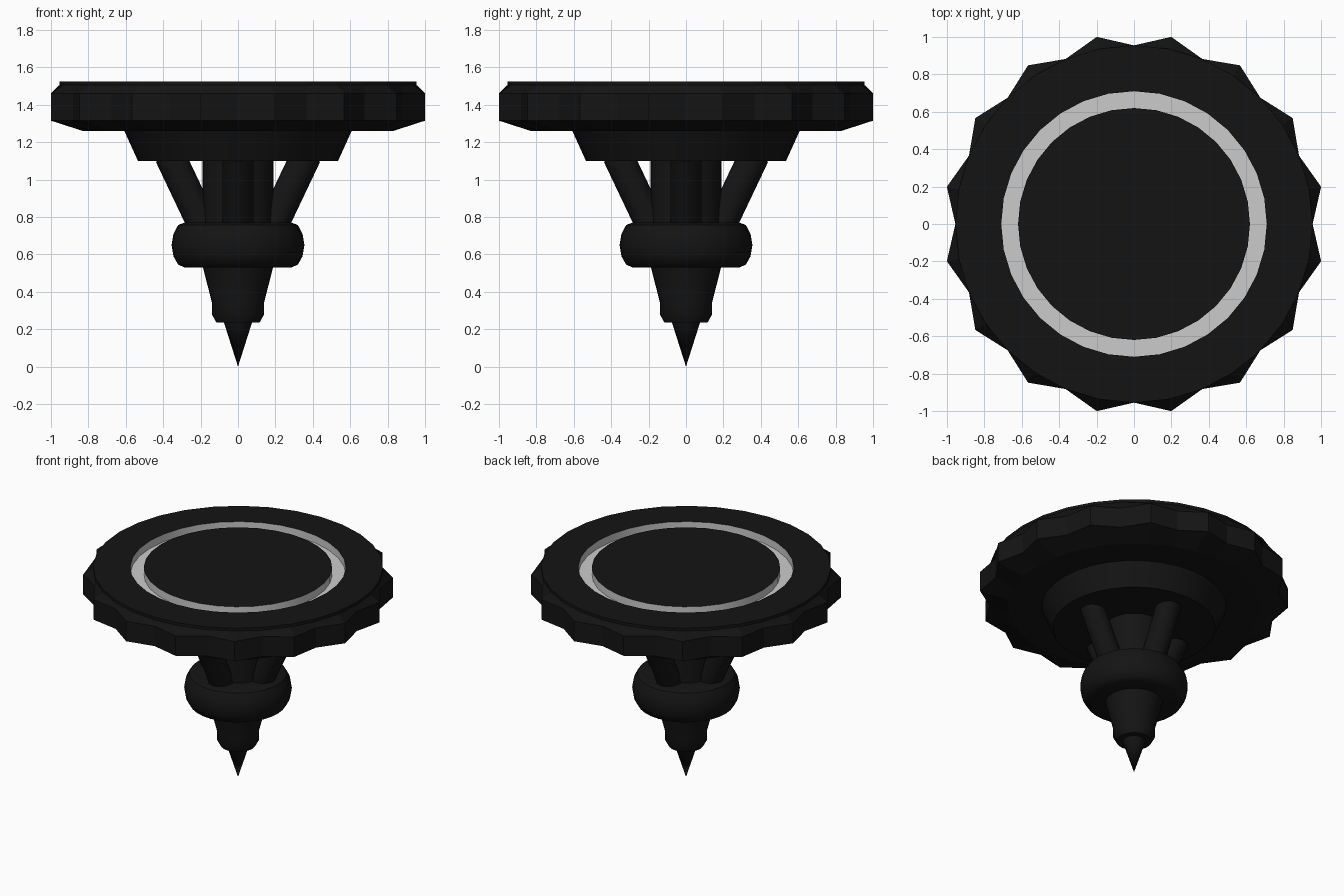
import bpy, bmesh, math
from mathutils import Vector

if "Cube" in bpy.data.objects:
    bpy.data.objects.remove(bpy.data.objects["Cube"])

SEG = 32
black = bpy.data.materials.new("black")
black.diffuse_color = (0.007, 0.007, 0.007, 1)
black.use_nodes = True
black.node_tree.nodes["Principled BSDF"].inputs["Base Color"].default_value = black.diffuse_color


def finish(name, bm, mat, angle):
    me = bpy.data.meshes.new(name)
    bm.to_mesh(me)
    bm.free()
    ob = bpy.data.objects.new(name, me)
    bpy.context.collection.objects.link(ob)
    if mat:
        me.materials.append(mat)
    if angle:
        bpy.ops.object.select_all(action='DESELECT')
        ob.select_set(True)
        bpy.context.view_layer.objects.active = ob
        bpy.ops.object.shade_smooth_by_angle(angle=math.radians(angle))
    return ob


def lathe(name, profile, mat=black, angle=30):
    """Revolve (radius, z) points, top to bottom; a third value is the radius of odd spokes."""
    bm = bmesh.new()
    rings = []
    for p in profile:
        if p[0] == 0:
            rings.append([bm.verts.new((0, 0, p[1]))] * SEG)
            continue
        ring = []
        for i in range(SEG):
            r = p[2] if len(p) > 2 and i % 2 else p[0]
            a = math.tau * i / SEG
            ring.append(bm.verts.new((r * math.cos(a), r * math.sin(a), p[1])))
        rings.append(ring)
    for a, b in zip(rings, rings[1:]):
        for i in range(SEG):
            j = (i + 1) % SEG
            bm.faces.new(dict.fromkeys((a[i], b[i], b[j], a[j])))
    return finish(name, bm, mat, angle)


# Scalloped disc with 16 points around its edge
lathe("scalloped_rim", [(0.71, 1.525), (0.955, 1.525), (0.955, 1.505),
                        (0.955, 1.46, 1.02), (0.955, 1.315, 1.02),
                        (0.83, 1.26), (0, 1.26)], angle=0)
# Grey recessed channel and the inner top plate
lathe("ring_channel", [(0.62, 1.525), (0.62, 1.47), (0.71, 1.47), (0.71, 1.525)], mat=None)
lathe("top_plate", [(0, 1.525), (0.62, 1.525)])
# Tapered collar under the disc
lathe("under_collar", [(0, 1.265), (0.61, 1.265), (0.535, 1.10), (0, 1.10)])
# Central column
lathe("column", [(0, 1.12), (0.19, 1.12), (0.19, 0.75), (0, 0.75)])
# Rounded knob
lathe("knob", [(0, 0.77), (0.285, 0.77), (0.32, 0.757), (0.345, 0.71), (0.355, 0.65),
               (0.345, 0.59), (0.32, 0.545), (0.285, 0.53), (0, 0.53)], angle=40)
# Lower taper, its small foot and the spike
lathe("lower_taper", [(0, 0.54), (0.19, 0.54), (0.14, 0.345), (0.14, 0.28),
                      (0.115, 0.235), (0, 0.235)])
lathe("spike", [(0, 0.245), (0.078, 0.245), (0, 0)])

# Four slanted struts between knob and collar
for k in range(4):
    a = math.pi / 2 * k
    out = Vector((math.cos(a), math.sin(a), 0))
    low = out * 0.175 + Vector((0, 0, 0.73))
    high = out * 0.365 + Vector((0, 0, 1.13))
    axis = high - low
    bm = bmesh.new()
    bmesh.ops.create_cone(bm, cap_ends=True, segments=12, radius1=0.082, radius2=0.082,
                          depth=axis.length)
    ob = finish("strut_%d" % (k + 1), bm, black, 35)
    ob.location = (low + high) / 2
    ob.rotation_euler = axis.to_track_quat('Z', 'Y').to_euler()
